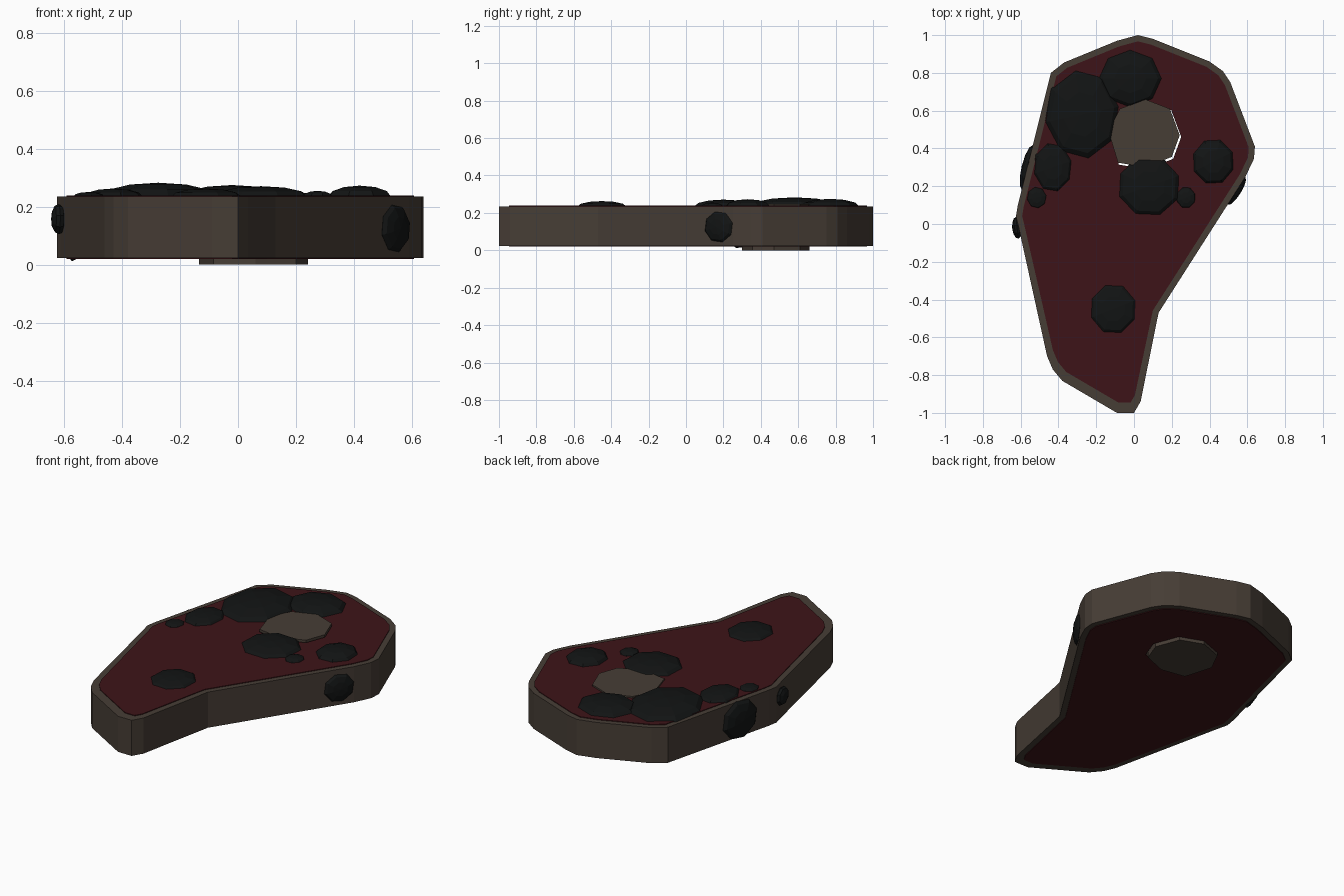
import bpy, bmesh, math
from mathutils import Vector, Matrix

if "Cube" in bpy.data.objects:
    bpy.data.objects.remove(bpy.data.objects["Cube"])


def material(name, rgb):
    m = bpy.data.materials.new(name)
    m.diffuse_color = (*rgb, 1)
    m.use_nodes = True
    m.node_tree.nodes["Principled BSDF"].inputs["Base Color"].default_value = m.diffuse_color
    return m


FAT = material("fat", (0.062, 0.047, 0.036))
MEAT = material("meat", (0.048, 0.007, 0.009))
CHAR = material("char", (0.006, 0.007, 0.007))


def finish(name, bm, mat):
    bmesh.ops.recalc_face_normals(bm, faces=bm.faces[:])
    me = bpy.data.meshes.new(name)
    bm.to_mesh(me)
    bm.free()
    ob = bpy.data.objects.new(name, me)
    bpy.context.collection.objects.link(ob)
    if mat:
        me.materials.append(mat)
    return ob


def prism(name, pts, z0, z1, mat, inset=0.0):
    bm = bmesh.new()
    face = bm.faces.new([bm.verts.new((x, y, z0)) for x, y in pts])
    face.normal_update()
    if inset:
        ring = bmesh.ops.inset_individual(bm, faces=[face], thickness=inset,
                                          use_even_offset=True)["faces"]
        bmesh.ops.delete(bm, geom=ring, context='FACES')
        for v in bm.verts:                      # thicker rind at the tail
            if v.co.y < -0.6:
                v.co.y += 0.022
    out = bmesh.ops.extrude_face_region(bm, geom=bm.faces[:], use_keep_orig=True)
    moved = [g for g in out["geom"] if isinstance(g, bmesh.types.BMVert)]
    bmesh.ops.translate(bm, verts=moved, vec=(0, 0, z1 - z0))
    return finish(name, bm, mat)


def blob(name, centre, size, normal=(0, 0, 1), turn=15):
    # Flattened low-poly lump, local z along the surface normal
    bm = bmesh.new()
    bmesh.ops.create_uvsphere(bm, u_segments=8, v_segments=6, radius=1)
    rot = Vector(normal).to_track_quat('Z', 'Y').to_matrix().to_4x4()
    mat = (Matrix.Translation(centre) @ rot @ Matrix.Diagonal((*size, 1))
           @ Matrix.Rotation(math.radians(turn), 4, 'Z'))
    bmesh.ops.transform(bm, matrix=mat, verts=bm.verts[:])
    return finish(name, bm, CHAR)


# Steak outline
outline = [(0.02, 1.0), (-0.09, 0.97), (-0.37, 0.855), (-0.44, 0.80),
           (-0.615, 0.10), (-0.625, 0.04), (-0.61, -0.02), (-0.46, -0.70),
           (-0.43, -0.77), (-0.38, -0.83), (-0.09, -1.0), (0.0, -1.0),
           (0.035, -0.94), (0.13, -0.47), (0.59, 0.25), (0.635, 0.345),
           (0.64, 0.41), (0.51, 0.75), (0.47, 0.81), (0.40, 0.86), (0.10, 0.98)]
bone_pts = [(0.06, 0.66), (0.19, 0.61), (0.242, 0.47), (0.20, 0.355), (0.06, 0.30),
            (-0.085, 0.325), (-0.135, 0.49), (-0.075, 0.61)]

rind = prism("fat_rind", outline, 0.023, 0.235, FAT)
meat = prism("meat", outline, 0.019, 0.239, MEAT, inset=0.032)

# Bone hole, slightly off the bone so a thin gap shows
hole = prism("bone_hole_cutter",
             [((x - 0.055) * 1.01 + 0.061, (y - 0.48) * 1.01 + 0.471) for x, y in bone_pts],
             -0.2, 0.5, None)
for ob in (rind, meat):
    mod = ob.modifiers.new("bone_hole", 'BOOLEAN')
    mod.operation = 'DIFFERENCE'
    mod.object = hole
    bpy.context.view_layer.objects.active = ob
    bpy.ops.object.modifier_apply(modifier=mod.name)
bpy.data.objects.remove(hole)
prism("bone", bone_pts, 0.0, 0.248, FAT)

# Char patches on the top: x, y, rx, ry, height, turn
for i, (x, y, rx, ry, h, t) in enumerate([
        (-0.275, 0.58, 0.20, 0.24, 0.048, 10), (-0.02, 0.77, 0.17, 0.155, 0.04, 0),
        (0.08, 0.20, 0.172, 0.165, 0.036, 20), (-0.43, 0.30, 0.105, 0.135, 0.028, 15),
        (-0.515, 0.14, 0.055, 0.06, 0.016, 10), (0.42, 0.33, 0.115, 0.125, 0.038, 25),
        (0.275, 0.14, 0.054, 0.06, 0.02, 20), (-0.11, -0.45, 0.128, 0.138, 0.028, 20)]):
    blob(f"char_patch_top_{i + 1}", (x, y, 0.235), (rx, ry, h), turn=t)

# Char patches on the side walls
blob("char_patch_right", (0.543, 0.175, 0.125), (0.09, 0.084, 0.024), (0.846, -0.533, 0))
blob("char_patch_left_1", (-0.565, 0.30, 0.125), (0.125, 0.117, 0.03), (-0.97, 0.24, 0))
blob("char_patch_left_2", (-0.619, -0.02, 0.157), (0.06, 0.054, 0.026), (-0.98, -0.1, 0))
